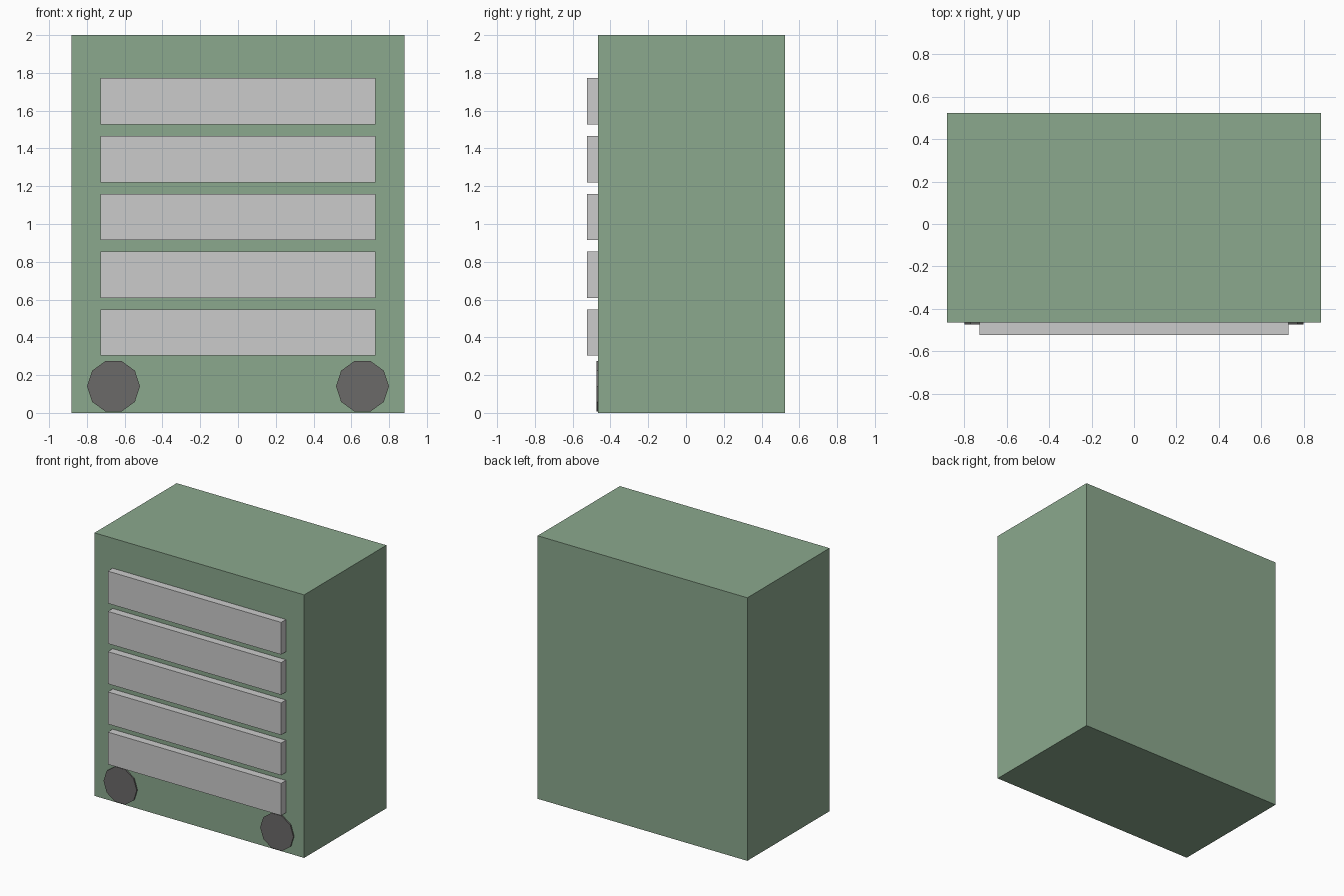
import bpy
import math

if "Cube" in bpy.data.objects:
    bpy.data.objects.remove(bpy.data.objects["Cube"])


def material(name, rgb):
    mat = bpy.data.materials.new(name)
    mat.diffuse_color = (*rgb, 1)
    mat.use_nodes = True
    mat.node_tree.nodes["Principled BSDF"].inputs["Base Color"].default_value = mat.diffuse_color
    return mat


def box(name, x, y, z, mat=None):
    """Box given by its (min, max) extent on each axis."""
    spans = (x, y, z)
    bpy.ops.mesh.primitive_cube_add(size=1, location=[(a + b) / 2 for a, b in spans])
    ob = bpy.context.object
    ob.name = name
    ob.scale = [b - a for a, b in spans]
    bpy.ops.object.transform_apply(location=False, rotation=False, scale=True)
    if mat:
        ob.data.materials.append(mat)
    return ob


green = material("green_paint", (0.258, 0.393, 0.267))
dark = material("dark_rubber", (0.148, 0.143, 0.141))

FRONT = -0.465

# Cabinet body
box("cabinet_body", (-0.882, 0.882), (FRONT, 0.523), (0, 2), green)

# Five drawer fronts, evenly stacked
for i in range(5):
    z = 0.303 + i * 0.306
    box(f"drawer_{i + 1}", (-0.729, 0.729), (-0.523, FRONT), (z, z + 0.245))

# Ten-sided wheels, a corner pointing sideways, mostly sunk into the body
for side, x in (("left", -0.659), ("right", 0.659)):
    bpy.ops.mesh.primitive_cylinder_add(
        vertices=10, radius=0.14, depth=0.08,
        location=(x, -0.475 + 0.04, 0.141))
    wheel = bpy.context.object
    wheel.name = f"wheel_{side}"
    # axis along Y, corners on X
    wheel.rotation_euler = (math.pi / 2, math.pi / 2, 0)
    bpy.ops.object.transform_apply(location=False, rotation=True, scale=False)
    wheel.data.materials.append(dark)
